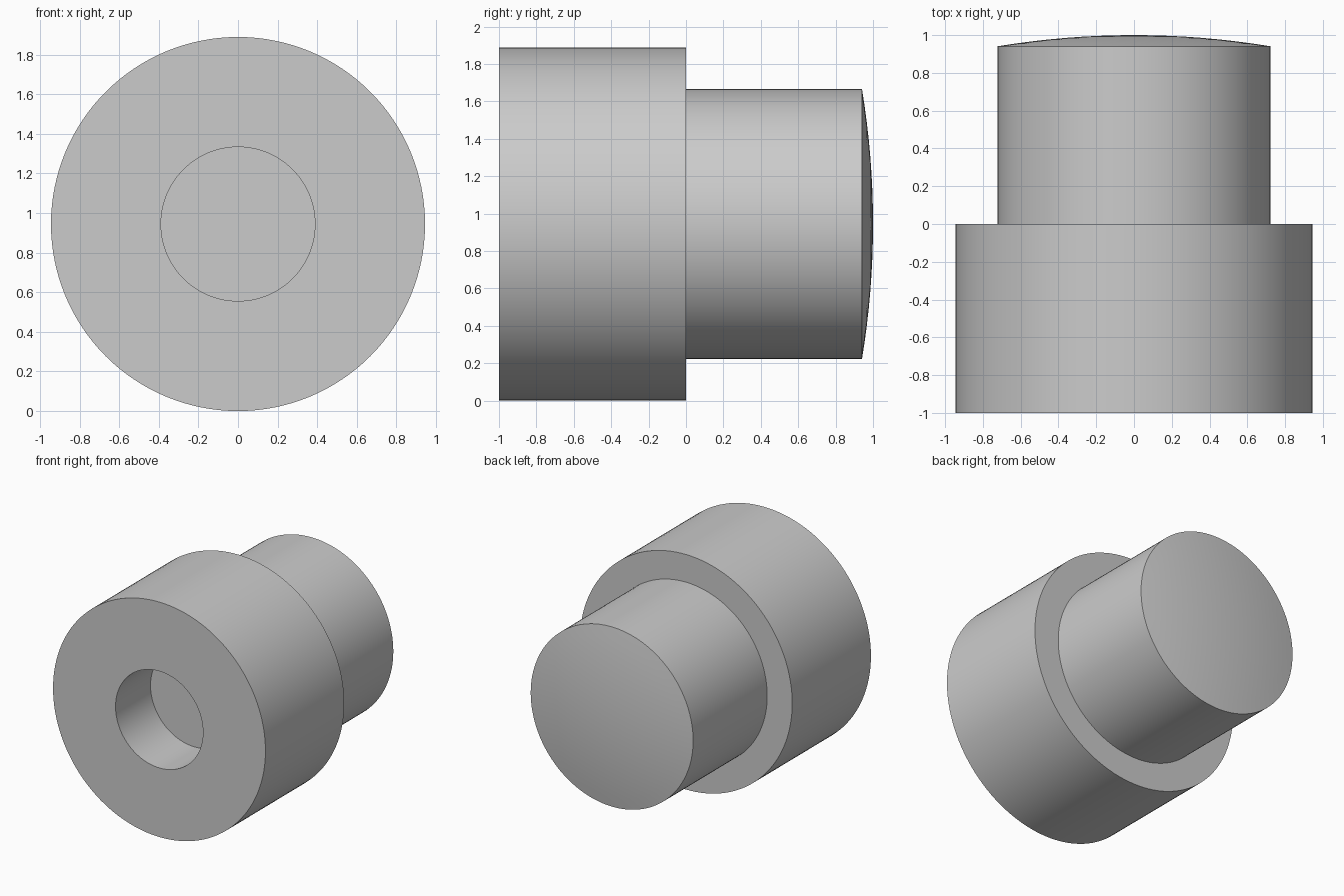
import bpy
import bmesh
from math import asin, cos, pi, radians, sin
from mathutils import Matrix, Vector

cube = bpy.data.objects.get("Cube")
if cube:
    bpy.data.objects.remove(cube)

U = 1 / 9              # design unit
BODY_R = 8.5 * U
STEM_R = 6.5 * U
BORE_R = 3.5 * U
BORE_DEPTH = 4 * U
DOME_R = 40 * U        # large radius of the crowned end
SEGMENTS = 128

grey = bpy.data.materials.new("plain grey")
grey.use_nodes = True
grey.diffuse_color = (0.6, 0.6, 0.6, 1)
grey.node_tree.nodes["Principled BSDF"].inputs["Base Color"].default_value = grey.diffuse_color


def turned_part(name, profile):
    """Revolve (radius, y) points around the horizontal axis."""
    bm = bmesh.new()
    verts = [bm.verts.new((r, y, 0)) for r, y in profile]
    edges = [bm.edges.new(pair) for pair in zip(verts, verts[1:])]
    bmesh.ops.spin(bm, geom=verts + edges, cent=(0, 0, 0), axis=(0, 1, 0),
                   angle=2 * pi, steps=SEGMENTS, use_duplicate=False)
    bmesh.ops.remove_doubles(bm, verts=bm.verts, dist=1e-5)
    bmesh.ops.recalc_face_normals(bm, faces=bm.faces)
    bmesh.ops.transform(bm, matrix=Matrix.Translation(Vector((0, 0, BODY_R))), verts=bm.verts)
    mesh = bpy.data.meshes.new(name)
    bm.to_mesh(mesh)
    bm.free()
    mesh.materials.append(grey)
    obj = bpy.data.objects.new(name, mesh)
    bpy.context.collection.objects.link(obj)
    bpy.ops.object.select_all(action="DESELECT")
    obj.select_set(True)
    bpy.context.view_layer.objects.active = obj
    bpy.ops.object.shade_smooth_by_angle(angle=radians(5))
    return obj


# Blind bore, wide body and shoulder, then the stem with its crowned end
edge_angle = asin(STEM_R / DOME_R)
steps = 8
crown = []
for i in range(steps + 1):
    a = edge_angle * (1 - i / steps)
    crown.append((DOME_R * sin(a), 1 - DOME_R * (1 - cos(a))))

turned_part("stepped_plug", [
    (0, -1 + BORE_DEPTH), (BORE_R, -1 + BORE_DEPTH), (BORE_R, -1),
    (BODY_R, -1), (BODY_R, 0), (STEM_R, 0),
] + crown)
